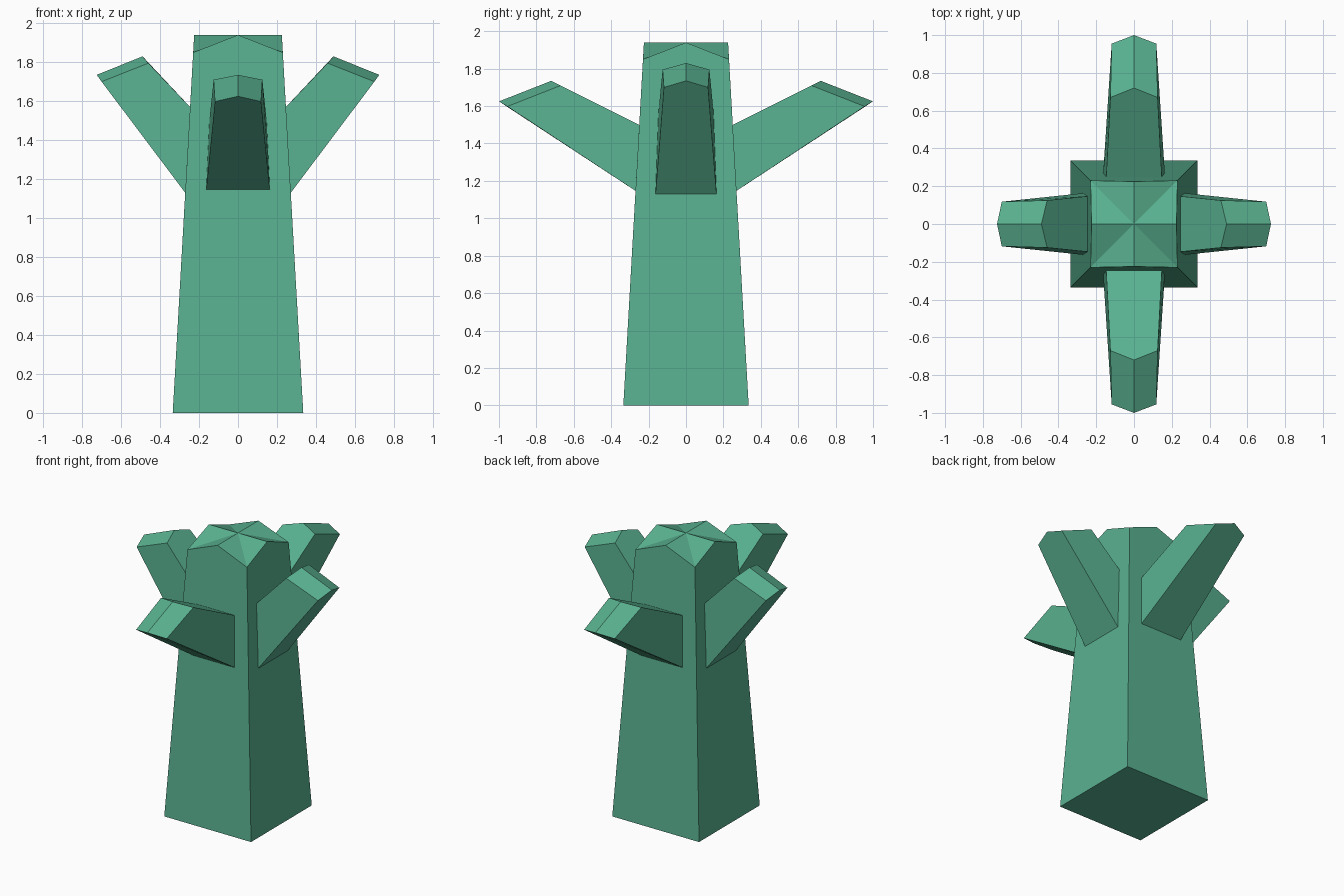
import bpy, bmesh
from mathutils import Vector, Matrix

if "Cube" in bpy.data.objects:
    bpy.data.objects.remove(bpy.data.objects["Cube"])

green = bpy.data.materials.new("green")
green.diffuse_color = (0.10, 0.44, 0.28, 1)
green.use_nodes = True
green.node_tree.nodes["Principled BSDF"].inputs["Base Color"].default_value = green.diffuse_color


def gabled_prism(name, base, corners, ridge, angle=0):
    """Solid from a base quad to a roof; ridge runs between edges 0-1 and 2-3."""
    bm = bmesh.new()
    b = [bm.verts.new(p) for p in base]
    c = [bm.verts.new(p) for p in corners]
    r = [bm.verts.new(p) for p in ridge]
    faces = [b, (b[0], b[1], c[1], r[0], c[0]), (b[1], b[2], c[2], c[1]),
             (b[2], b[3], c[3], r[1], c[2]), (b[3], b[0], c[0], c[3]),
             (c[0], r[0], r[1], c[3]), (c[1], c[2], r[1], r[0])]
    for f in faces:
        bm.faces.new(f)
    finish(name, bm, angle)


def finish(name, bm, angle=0):
    bm.transform(Matrix.Rotation(angle * 1.5707963268, 4, 'Z'))
    bmesh.ops.recalc_face_normals(bm, faces=bm.faces)
    mesh = bpy.data.meshes.new(name)
    bm.to_mesh(mesh)
    bm.free()
    mesh.materials.append(green)
    bpy.context.collection.objects.link(bpy.data.objects.new(name, mesh))


# Tapered square trunk with a cross-gabled top
bm = bmesh.new()
signs = [(-1, -1), (1, -1), (1, 1), (-1, 1)]
foot = [bm.verts.new((x * .335, y * .335, 0)) for x, y in signs]
corner = [bm.verts.new((x * .23, y * .23, 1.85)) for x, y in signs]
mid = [bm.verts.new((x * .225, y * .225, 1.94)) for x, y in [(0, -1), (1, 0), (0, 1), (-1, 0)]]
peak = bm.verts.new((0, 0, 1.94))
bm.faces.new(foot)
for i in range(4):
    j = (i + 1) % 4
    bm.faces.new((foot[i], foot[j], corner[j], mid[i], corner[i]))
    bm.faces.new((corner[i], mid[i], peak))
    bm.faces.new((mid[i], corner[j], peak))
finish("trunk", bm)


# Branches: (radius, height) of lower/upper base, outer/inner tip corners, outer/inner ridge
def branch(name, low, high, outer, inner, ridge_out, ridge_in, angle):
    def pt(rz, y):
        return Vector((rz[0], y, rz[1]))
    tip = [pt(outer, -.118), pt(outer, .118), pt(inner, .125), pt(inner, -.125)]
    root = [pt(low, -.163), pt(low, .163), pt(high, .147), pt(high, -.147)]
    # sink the root slightly into the trunk
    root = [a.lerp(t, -.08) for a, t in zip(root, tip)]
    gabled_prism(name, root, tip, [pt(ridge_out, 0), pt(ridge_in, 0)], angle)


for k, side in enumerate(("right", "left")):
    branch(side + "_branch", (.271, 1.13), (.246, 1.57), (.70, 1.70), (.46, 1.795),
           (.725, 1.735), (.49, 1.83), 2 * k)
for k, side in enumerate(("back", "front")):
    branch(side + "_branch", (.27, 1.147), (.25, 1.50), (.955, 1.598), (.67, 1.71),
           (1.0, 1.625), (.72, 1.735), 2 * k + 1)
